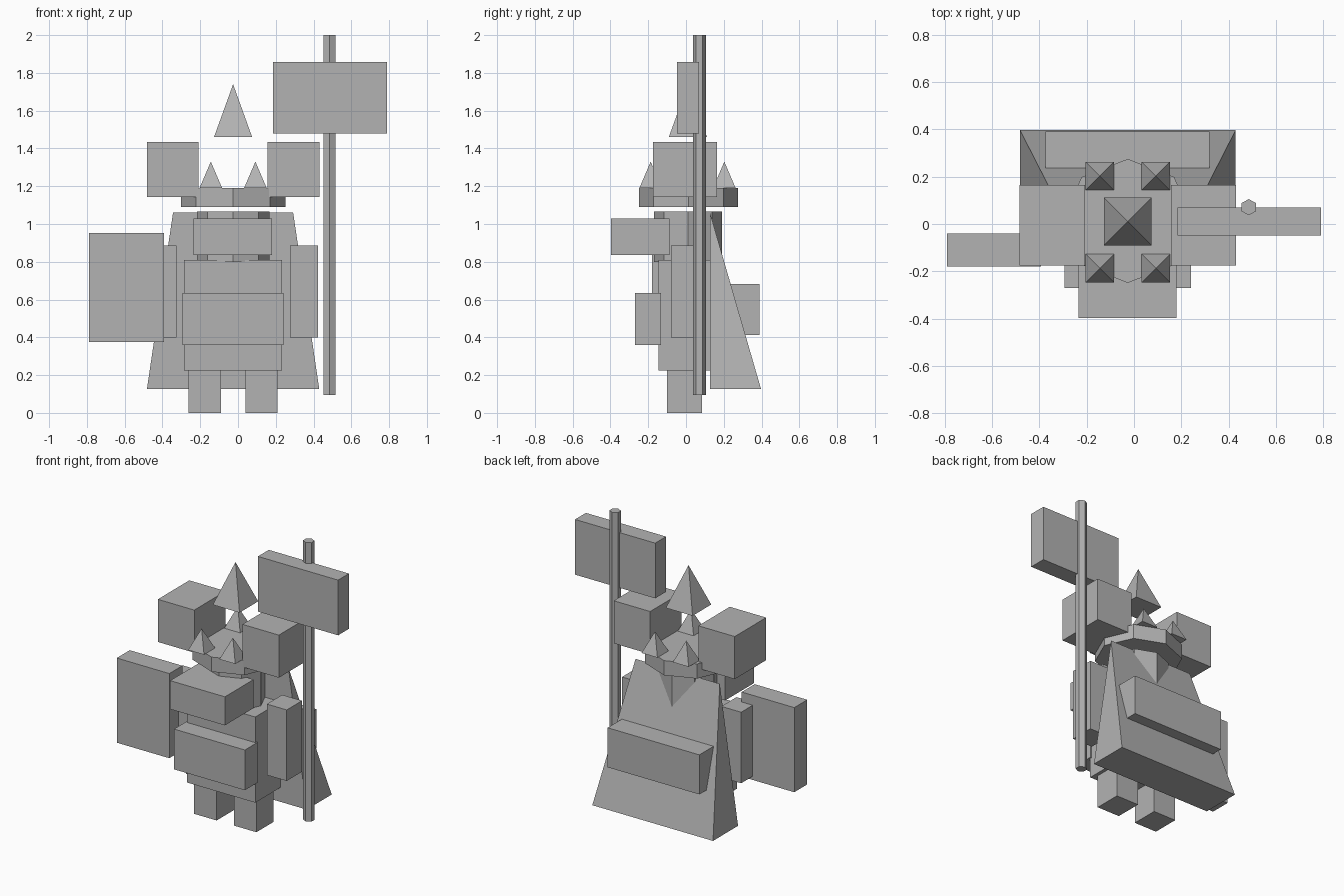
import bpy, bmesh, math

if "Cube" in bpy.data.objects:
    bpy.data.objects.remove(bpy.data.objects["Cube"])

CX = -0.026   # mirror line of the figure

grey = bpy.data.materials.new("plain grey")
grey.diffuse_color = (0.45, 0.45, 0.45, 1)
grey.use_nodes = True
grey.node_tree.nodes["Principled BSDF"].inputs["Base Color"].default_value = grey.diffuse_color


def add(name, bm):
    bmesh.ops.recalc_face_normals(bm, faces=bm.faces)
    mesh = bpy.data.meshes.new(name)
    bm.to_mesh(mesh)
    bm.free()
    mesh.materials.append(grey)
    ob = bpy.data.objects.new(name, mesh)
    bpy.context.collection.objects.link(ob)
    return ob


def box(name, x, y, z):
    bm = bmesh.new()
    bmesh.ops.create_cube(bm, size=1)
    for v in bm.verts:
        v.co = [r[0] if c < 0 else r[1] for c, r in zip(v.co, (x, y, z))]
    return add(name, bm)


def pair(name, inner, outer, y, z):
    # two boxes mirrored about the figure's centre line
    box("left_" + name, (CX - outer, CX - inner), y, z)
    box("right_" + name, (CX + inner, CX + outer), y, z)


def prism(name, sides, cx, cy, rx, ry, z0, z1, turn=0.0, top=1.0):
    # upright prism, or a pyramid when top is 0
    bm = bmesh.new()
    ring = [(math.cos(turn + math.tau * i / sides) * rx,
             math.sin(turn + math.tau * i / sides) * ry) for i in range(sides)]
    low = [bm.verts.new((cx + a, cy + b, z0)) for a, b in ring]
    bm.faces.new(low)
    if top == 0:
        tip = bm.verts.new((cx, cy, z1))
        for i in range(sides):
            bm.faces.new((low[i], low[(i + 1) % sides], tip))
    else:
        high = [bm.verts.new((cx + a * top, cy + b * top, z1)) for a, b in ring]
        bm.faces.new(high)
        for i in range(sides):
            j = (i + 1) % sides
            bm.faces.new((low[i], low[j], high[j], high[i]))
    return add(name, bm)


# body
pair("leg", 0.065, 0.235, (-0.10, 0.085), (0, 0.225))
box("torso", (-0.285, 0.232), (-0.145, 0.127), (0.225, 0.81))
box("belly_plate", (-0.294, 0.241), (-0.27, -0.132), (0.36, 0.635))
pair("arm", 0.30, 0.45, (-0.08, 0.085), (0.40, 0.885))

# head and beard
prism("head", 8, CX, 0.01, 0.192, 0.18, 0.80, 1.065)
box("beard", (-0.235, 0.179), (-0.397, -0.087), (0.835, 1.03))

# crown with four points, floating peak and side blocks
prism("crown", 8, CX, 0.013, 0.277, 0.262, 1.09, 1.19)
h = math.pi / 4
for sx in (-1, 1):
    for sy in (-1, 1):
        prism("crown_point", 4, CX + sx * 0.118, 0.008 + sy * 0.195,
              0.06 * 2 ** 0.5, 0.06 * 2 ** 0.5, 1.19, 1.33, h, 0)
prism("peak", 4, CX, 0.01, 0.101 * 2 ** 0.5, 0.101 * 2 ** 0.5, 1.46, 1.74, h, 0)
pair("shoulder_block", 0.182, 0.457, (-0.175, 0.164), (1.143, 1.434))

# cape: wedge narrowing to a single top edge
bm = bmesh.new()
bmesh.ops.create_cube(bm, size=1)
for v in bm.verts:
    up = v.co.z > 0
    v.co = (CX + math.copysign(0.318 if up else 0.456, v.co.x),
            0.397 if v.co.y > 0 and not up else 0.127,
            1.06 if up else 0.127)
bmesh.ops.remove_doubles(bm, verts=bm.verts, dist=0.001)
add("cape", bm)
box("back_pack", (-0.374, 0.319), (0.23, 0.39), (0.413, 0.683))

# shield, pole and banner
box("shield", (-0.79, -0.393), (-0.18, -0.04), (0.375, 0.953))
prism("pole", 6, 0.485, 0.071, 0.036, 0.034, 0.095, 2.0, math.pi / 6)
box("banner", (0.184, 0.79), (-0.048, 0.069), (1.48, 1.857))
